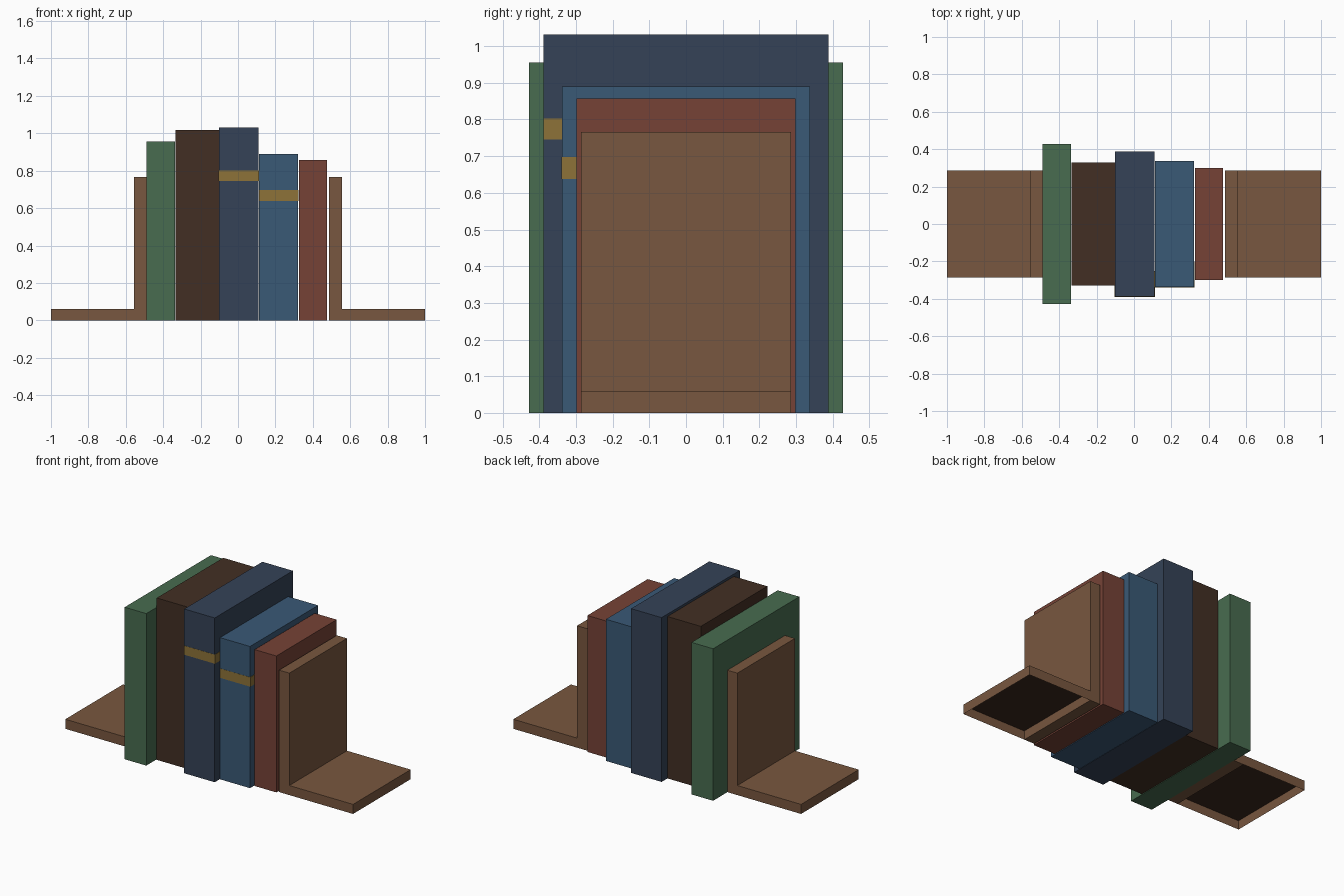
import bpy
import bmesh
from mathutils import Matrix, Vector

if "Cube" in bpy.data.objects:
    bpy.data.objects.remove(bpy.data.objects["Cube"])


def material(name, rgb):
    m = bpy.data.materials.new(name)
    m.diffuse_color = (*rgb, 1)
    m.use_nodes = True
    m.node_tree.nodes["Principled BSDF"].inputs["Base Color"].default_value = m.diffuse_color
    return m


WOOD = material("wood", (0.19, 0.095, 0.05))
DARK = material("dark_underside", (0.045, 0.022, 0.013))
GREEN = material("green_cover", (0.065, 0.15, 0.08))
BROWN = material("brown_cover", (0.055, 0.028, 0.017))
NAVY = material("navy_cover", (0.035, 0.055, 0.095))
BLUE = material("blue_cover", (0.042, 0.1, 0.18))
RED = material("red_cover", (0.18, 0.055, 0.037))
GOLD = material("gold_band", (0.27, 0.17, 0.04))


def box(name, x, y, z, mat, recess=0):
    """Box from (min, max) ranges; an optional recess is sunk into the underside."""
    lo, hi = Vector((x[0], y[0], z[0])), Vector((x[1], y[1], z[1]))
    bm = bmesh.new()
    bmesh.ops.create_cube(bm, size=1, matrix=Matrix.Translation((lo + hi) / 2)
                          @ Matrix.Diagonal((*(hi - lo), 1)))
    if recess:
        bm.normal_update()
        bottom = min(bm.faces, key=lambda f: f.calc_center_median().z)
        bmesh.ops.inset_region(bm, faces=[bottom], thickness=0.006)
        bmesh.ops.translate(bm, verts=bottom.verts, vec=(0, 0, recess))
        bottom.material_index = 1
    mesh = bpy.data.meshes.new(name)
    bm.to_mesh(mesh)
    bm.free()
    mesh.materials.append(mat)
    if recess:
        mesh.materials.append(DARK)
    ob = bpy.data.objects.new(name, mesh)
    bpy.context.collection.objects.link(ob)
    return ob


# Books: name, x range, half depth, height, cover
books = [
    ("green_book", (-0.488, -0.338), 0.428, 0.955, GREEN),
    ("brown_book", (-0.334, -0.102), 0.33, 1.017, BROWN),
    ("navy_book", (-0.102, 0.11), 0.388, 1.032, NAVY),
    ("blue_book", (0.112, 0.32), 0.338, 0.89, BLUE),
    ("red_book", (0.325, 0.476), 0.299, 0.857, RED),
]
for name, x, d, h, mat in books:
    box(name, x, (-d, d), (0, h), mat)

# Gold bands wrapped round the spines
box("navy_book_band", (-0.103, 0.112), (-0.389, -0.25), (0.745, 0.802), GOLD)
box("blue_book_band", (0.111, 0.323), (-0.339, -0.2), (0.638, 0.697), GOLD)

# Bookends: upright and hollow-bottomed foot, mirrored to the other side
for ob in (
    box("bookend_upright", (0.486, 0.557), (-0.286, 0.286), (0, 0.766), WOOD),
    box("bookend_foot", (0.557, 1.0), (-0.286, 0.286), (0, 0.06), WOOD, recess=0.052),
):
    ob.modifiers.new("mirror", 'MIRROR').use_axis[0] = True
